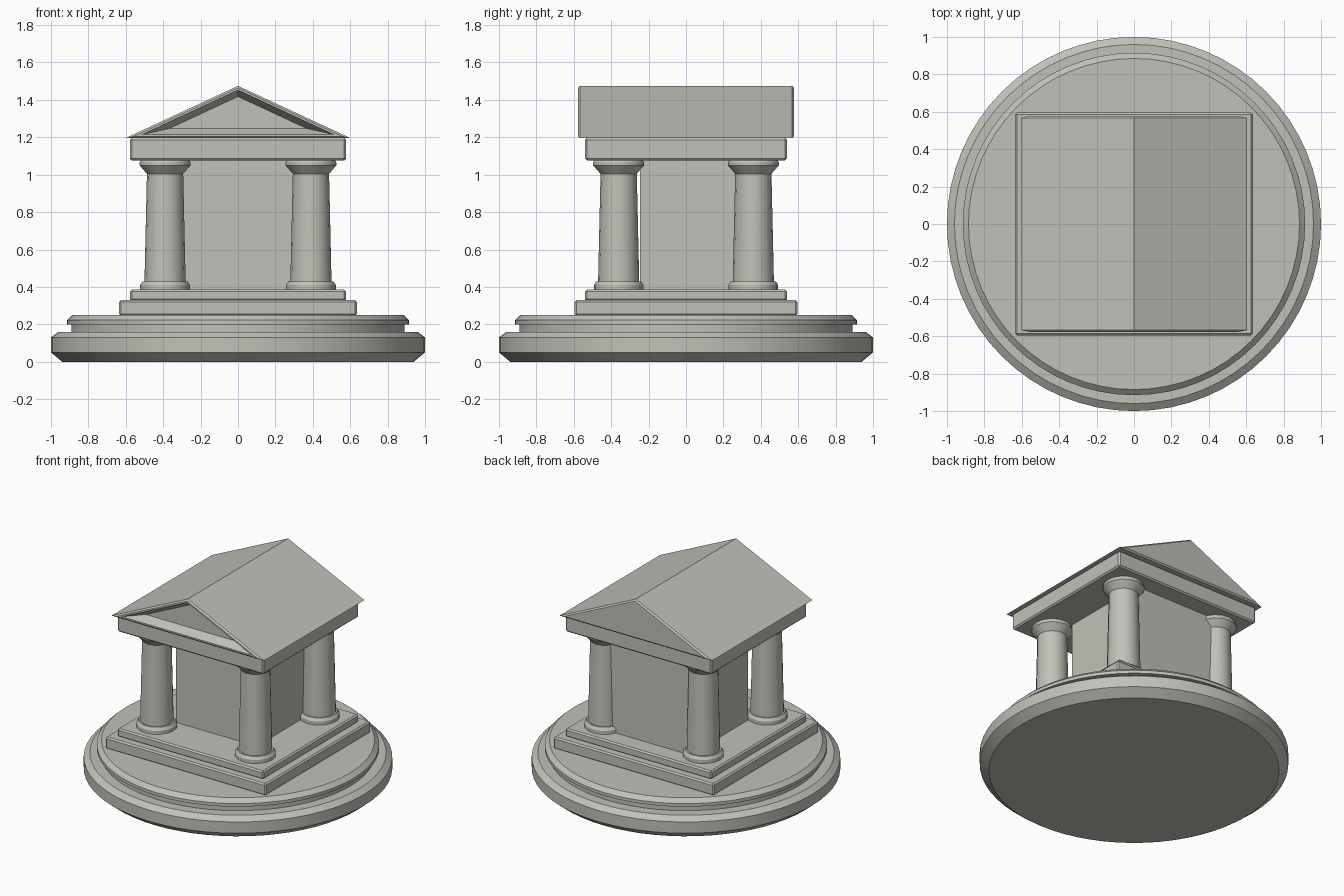
import bpy, bmesh, math

if "Cube" in bpy.data.objects:
    bpy.data.objects.remove(bpy.data.objects["Cube"])

stone = bpy.data.materials.new("pale stone")
stone.diffuse_color = (0.53, 0.535, 0.48, 1)
stone.use_nodes = True
stone.node_tree.nodes["Principled BSDF"].inputs["Base Color"].default_value = stone.diffuse_color


def finish(bm, name, smooth=False):
    bmesh.ops.recalc_face_normals(bm, faces=bm.faces)
    me = bpy.data.meshes.new(name)
    bm.to_mesh(me)
    bm.free()
    me.materials.append(stone)
    ob = bpy.data.objects.new(name, me)
    bpy.context.collection.objects.link(ob)
    if smooth:
        bpy.ops.object.select_all(action='DESELECT')
        ob.select_set(True)
        bpy.context.view_layer.objects.active = ob
        bpy.ops.object.shade_smooth_by_angle(angle=math.radians(25))
    return ob


def lathe(name, profile, sides, x=0, y=0):
    """Turned part from (radius, height) points, capped at both ends."""
    bm = bmesh.new()
    rings = []
    for r, z in profile:
        rings.append([bm.verts.new((x + r * math.cos(2 * math.pi * i / sides),
                                    y + r * math.sin(2 * math.pi * i / sides), z))
                      for i in range(sides)])
    for a, b in zip(rings, rings[1:]):
        for i in range(sides):
            j = (i + 1) % sides
            bm.faces.new((a[i], a[j], b[j], b[i]))
    bm.faces.new(rings[0][::-1])
    bm.faces.new(rings[-1])
    return finish(bm, name, True)


def block(name, x0, x1, y0, y1, z0, z1, bevel=0.0):
    bm = bmesh.new()
    bmesh.ops.create_cube(bm, size=1)
    for v in bm.verts:
        v.co = (x1 if v.co.x > 0 else x0,
                y1 if v.co.y > 0 else y0,
                z1 if v.co.z > 0 else z0)
    if bevel:
        bmesh.ops.bevel(bm, geom=bm.edges[:], offset=bevel, segments=1,
                        affect='EDGES', profile=0.5)
    return finish(bm, name)


# Round plinth: lower drum and upper drum with a narrow neck between
lathe("round_plinth", [(0.94, 0), (1.0, 0.05), (1.0, 0.13), (0.96, 0.16),
                       (0.89, 0.16), (0.89, 0.2), (0.915, 0.2),
                       (0.915, 0.222), (0.885, 0.25)], 64)

# Two rectangular steps
block("lower_step", -0.635, 0.635, -0.595, 0.595, 0.245, 0.33, 0.01)
block("upper_step", -0.578, 0.578, -0.54, 0.54, 0.325, 0.385, 0.01)

# Inner chamber, set toward the back
block("inner_chamber", -0.32, 0.32, -0.245, 0.41, 0.38, 1.09)

# Four columns with base ring and flared capital
for sx, side in ((-1, "left"), (1, "right")):
    for sy, end in ((-1, "front"), (1, "back")):
        lathe(f"{end}_{side}_column",
              [(0.133, 0.38), (0.133, 0.41), (0.12, 0.43), (0.11, 0.43),
               (0.097, 1.005), (0.136, 1.05), (0.136, 1.065), (0.126, 1.085)],
              16, sx * 0.39, sy * 0.36)

# Beam block resting on the columns
block("entablature", -0.578, 0.578, -0.54, 0.54, 1.077, 1.196, 0.01)

# Gabled roof with chamfered gable ends
bm = bmesh.new()
half_depth, chamfer = 0.567, 0.01
tri = [(-0.603, 1.195), (0.603, 1.195), (0, 1.475)]
front = [bm.verts.new((x, -half_depth, z)) for x, z in tri]
back = [bm.verts.new((x, half_depth, z)) for x, z in tri]
f_front = bm.faces.new(front)
f_back = bm.faces.new(back[::-1])
for i in range(3):
    j = (i + 1) % 3
    bm.faces.new((front[j], front[i], back[i], back[j]))
bmesh.ops.recalc_face_normals(bm, faces=bm.faces)
bmesh.ops.inset_individual(bm, faces=[f_front, f_back], thickness=chamfer,
                           depth=chamfer, use_even_offset=True)
# Recessed pediment on the front gable
for thickness, depth in ((0.01, 0), (0.032, -0.06)):
    bm.normal_update()
    face = min((f for f in bm.faces if f.normal.y < -0.95),
               key=lambda f: abs(f.calc_center_median().x) +
               abs(len(f.verts) - 3))
    bmesh.ops.inset_individual(bm, faces=[face], thickness=thickness,
                               depth=depth, use_even_offset=True)
finish(bm, "gabled_roof")
